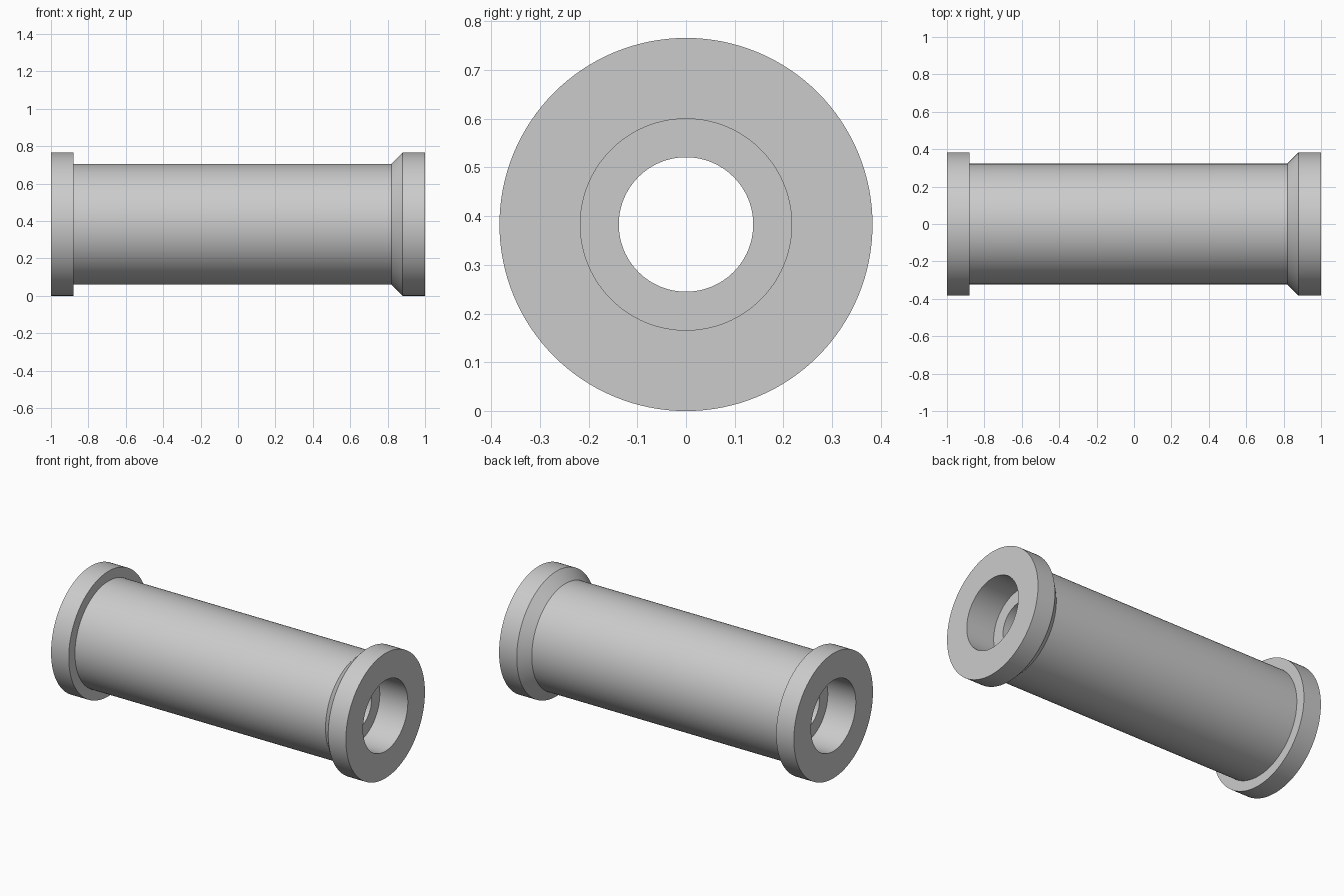
import bpy, bmesh, math
from mathutils import Matrix, Vector

cube = bpy.data.objects.get("Cube")
if cube:
    bpy.data.objects.remove(cube, do_unlink=True)

SEGMENTS = 128
FLANGE, BODY, COUNTERBORE, BORE = 0.383, 0.323, 0.217, 0.138
BORE_DEPTH = 0.19

steel = bpy.data.materials.new("light_grey_metal")
steel.use_nodes = True
colour = (0.6, 0.6, 0.6, 1)
steel.diffuse_color = colour
steel.node_tree.nodes["Principled BSDF"].inputs["Base Color"].default_value = colour


def lathe(name, profile):
    """Revolve a closed (x, radius) profile around the x axis."""
    bm = bmesh.new()
    verts = [bm.verts.new((x, 0, r)) for x, r in profile]
    edges = [bm.edges.new((v, verts[i - 1])) for i, v in enumerate(verts)]
    bmesh.ops.spin(bm, geom=verts + edges, cent=(0, 0, 0), axis=(1, 0, 0),
                   angle=math.tau, steps=SEGMENTS, use_merge=True)
    bmesh.ops.remove_doubles(bm, verts=bm.verts[:], dist=0.0001)
    bmesh.ops.recalc_face_normals(bm, faces=bm.faces[:])
    bmesh.ops.transform(bm, matrix=Matrix.Translation(Vector((0, 0, FLANGE))), verts=bm.verts[:])
    mesh = bpy.data.meshes.new(name)
    bm.to_mesh(mesh)
    bm.free()
    mesh.materials.append(steel)
    obj = bpy.data.objects.new(name, mesh)
    bpy.context.collection.objects.link(obj)
    bpy.ops.object.select_all(action="DESELECT")
    obj.select_set(True)
    bpy.context.view_layer.objects.active = obj
    bpy.ops.object.shade_smooth_by_angle(angle=math.radians(30))
    return obj


# Outside: square-shouldered flange, barrel, then chamfered flange
outside = [(-1, FLANGE), (-0.88, FLANGE), (-0.88, BODY),
           (0.82, BODY), (0.88, FLANGE), (1, FLANGE)]

# Inside: narrow bore with a counterbore at each end
shoulder = 1 - BORE_DEPTH
inside = [(1, COUNTERBORE), (shoulder, COUNTERBORE), (shoulder, BORE)]
inside += [(-x, r) for x, r in reversed(inside)]

lathe("flanged_sleeve", outside + inside)
